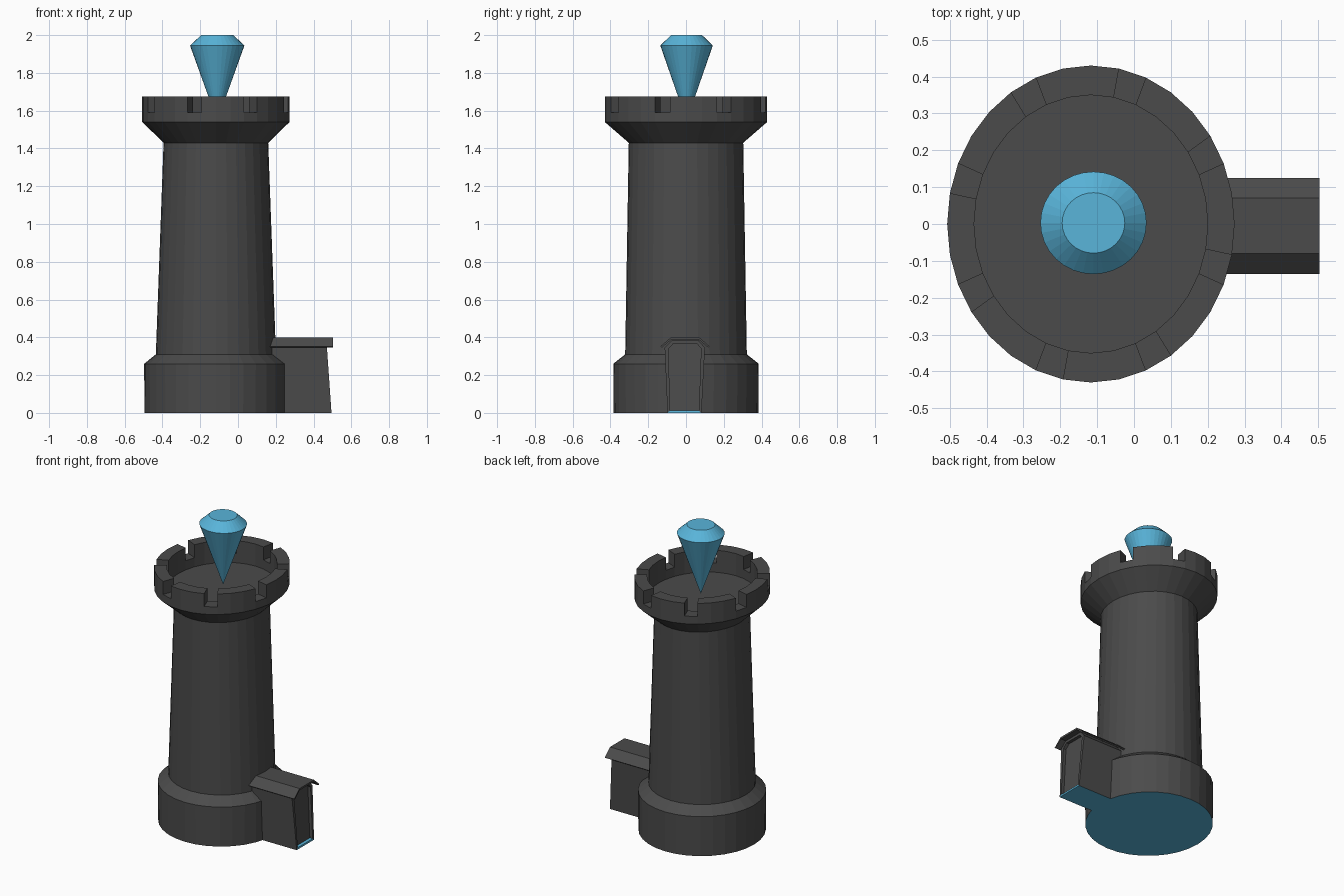
import bpy, bmesh, math

if "Cube" in bpy.data.objects:
    bpy.data.objects.remove(bpy.data.objects["Cube"])

CX, N = -0.117, 32


def material(name, rgb):
    m = bpy.data.materials.new(name)
    m.diffuse_color = (*rgb, 1)
    m.use_nodes = True
    m.node_tree.nodes["Principled BSDF"].inputs["Base Color"].default_value = m.diffuse_color
    return m


STONE = material("dark_stone", (0.07, 0.07, 0.07))
BLUE = material("blue_crystal", (0.10, 0.46, 0.70))


def finish(bm, name, *mats):
    bmesh.ops.recalc_face_normals(bm, faces=bm.faces)
    me = bpy.data.meshes.new(name)
    bm.to_mesh(me)
    bm.free()
    for m in mats:
        me.materials.append(m)
    ob = bpy.data.objects.new(name, me)
    bpy.context.collection.objects.link(ob)
    return ob


def ring(bm, rx, ry, z, cx=CX, cy=0.0):
    a = 2 * math.pi / N
    return [bm.verts.new((cx + rx * math.cos(a * i), cy + ry * math.sin(a * i), z)) for i in range(N)]


def bridge(bm, a, b, closed=True):
    n = len(a)
    for i in range(n if closed else n - 1):
        j = (i + 1) % n
        bm.faces.new((a[i], a[j], b[j], b[i]))


def lathe(bm, profile, **centre):
    rings = [ring(bm, *p, **centre) for p in profile]
    for a, b in zip(rings, rings[1:]):
        bridge(bm, a, b)
    return rings


# Tower: plinth, tapering shaft, flared crown and sunken floor
bm = bmesh.new()
rings = lathe(bm, [(0.378, 0.383, 0), (0.380, 0.385, 0.26), (0.318, 0.322, 0.31),
                   (0.277, 0.303, 1.43), (0.39, 0.43, 1.54)])
bm.faces.new(rings[0]).material_index = 1

# Battlements: eight notches, each one segment wide
outer_low, outer_top = ring(bm, 0.39, 0.43, 1.59), ring(bm, 0.39, 0.43, 1.675)
inner_low, inner_top = ring(bm, 0.317, 0.35, 1.59), ring(bm, 0.317, 0.35, 1.675)
floor = ring(bm, 0.317, 0.35, 1.53)
bridge(bm, rings[-1], outer_low)
bridge(bm, inner_low, floor)
bm.faces.new(floor)
for i in range(N):
    j = (i + 1) % N
    if i % 4 == 2:
        bm.faces.new((outer_low[i], outer_low[j], inner_low[j], inner_low[i]))
        for k in (i, j):
            bm.faces.new((outer_low[k], outer_top[k], inner_top[k], inner_low[k]))
    else:
        bm.faces.new((outer_low[i], outer_low[j], outer_top[j], outer_top[i]))
        bm.faces.new((inner_low[i], inner_low[j], inner_top[j], inner_top[i]))
        bm.faces.new((outer_top[i], outer_top[j], inner_top[j], inner_top[i]))
finish(bm, "tower", STONE, BLUE)

# Crystal standing point-down on the floor
bm = bmesh.new()
gem = lathe(bm, [(0.144, 0.139, 1.945), (0.085, 0.082, 2.0)], cx=-0.11, cy=0.003)
bm.faces.new(gem[1])
tip = bm.verts.new((-0.11, 0.003, 1.545))
for i in range(N):
    bm.faces.new((gem[0][i], gem[0][(i + 1) % N], tip))
finish(bm, "crystal", BLUE)

# Porch body with leaning front and recessed door
bm = bmesh.new()
arch = [(-0.098, 0), (-0.113, 0.345), (-0.075, 0.385), (0.065, 0.385), (0.10, 0.345), (0.082, 0)]
door = [(-0.085, 0.012), (-0.092, 0.34), (-0.066, 0.368), (0.056, 0.368), (0.08, 0.34), (0.068, 0.012)]


def section(points, depth):
    return [bm.verts.new((0.495 - 0.07 * z - depth, y, z)) for y, z in points]


back = [bm.verts.new((0.1, y, z)) for y, z in arch]
front, lip, panel = section(arch, 0), section(door, 0), section(door, 0.02)
for a, b in ((back, front), (front, lip), (lip, panel)):
    bridge(bm, a, b)
bm.faces.new(back)
bm.faces.new(panel)
bm.faces.ensure_lookup_table()
for f in bm.faces:
    if max(v.co.z for v in f.verts) < 0.02 and abs(f.normal.z) >= 0:
        f.material_index = 1
finish(bm, "porch", STONE, BLUE)

# Thin three-sided porch roof
bm = bmesh.new()
top = [(-0.135, 0.352), (-0.08, 0.40), (0.07, 0.40), (0.125, 0.352)]
under = [(0.117, 0.346), (0.068, 0.388), (-0.078, 0.388), (-0.127, 0.346)]
ends = [[bm.verts.new((x, y, z)) for y, z in top + under] for x in (0.15, 0.503)]
bridge(bm, *ends)
for e in ends:
    for i in range(3):
        bm.faces.new((e[i], e[i + 1], e[6 - i], e[7 - i]))
finish(bm, "porch_roof", STONE)
